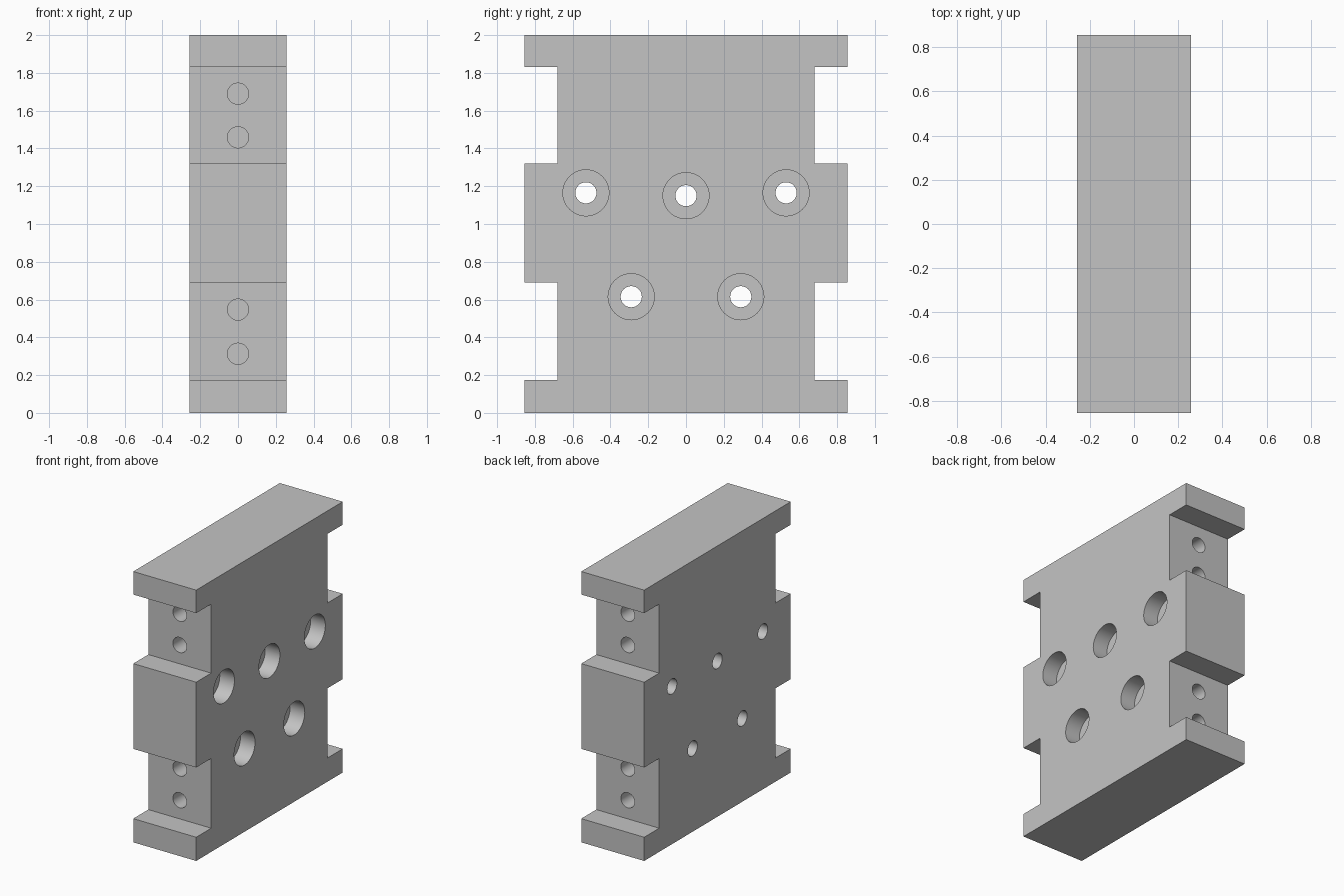
import bpy, bmesh
from math import pi
from mathutils import Matrix

if "Cube" in bpy.data.objects:
    bpy.data.objects.remove(bpy.data.objects["Cube"])

HALF_X = 0.257      # half thickness of the block
LUG_Y = 0.855       # outer reach of the lugs
WAIST_Y = 0.68      # reach between the lugs
HOLE_R = 0.056
BORE_R = 0.122
BORE_DEPTH = 0.12
EDGE_DEPTH = 0.3

steel = bpy.data.materials.new("plain_grey")
steel.use_nodes = True
steel.diffuse_color = (0.55, 0.55, 0.55, 1)
steel.node_tree.nodes["Principled BSDF"].inputs["Base Color"].default_value = (0.55, 0.55, 0.55, 1)

# Notched side profile, front edge going up, then mirrored for the back edge
edge = [(LUG_Y, 0), (LUG_Y, 0.175), (WAIST_Y, 0.175), (WAIST_Y, 0.69), (LUG_Y, 0.69),
        (LUG_Y, 1.32), (WAIST_Y, 1.32), (WAIST_Y, 1.83), (LUG_Y, 1.83), (LUG_Y, 2)]
profile = edge + [(-y, z) for y, z in reversed(edge)]

bm = bmesh.new()
face = bm.faces.new([bm.verts.new((-HALF_X, y, z)) for y, z in profile])
grown = bmesh.ops.extrude_face_region(bm, geom=[face])
bmesh.ops.translate(bm, vec=(2 * HALF_X, 0, 0),
                    verts=[g for g in grown["geom"] if isinstance(g, bmesh.types.BMVert)])
bmesh.ops.recalc_face_normals(bm, faces=bm.faces)
mesh = bpy.data.meshes.new("mounting_block")
bm.to_mesh(mesh)
bm.free()
mesh.materials.append(steel)
block = bpy.data.objects.new("mounting_block", mesh)
bpy.context.collection.objects.link(block)


def drill(name, axis, rods):
    """Cut rods of (centre, radius, length) along one axis out of the block."""
    turn = Matrix.Rotation(pi / 2, 4, "Y" if axis == "X" else "X")
    bm = bmesh.new()
    for centre, radius, length in rods:
        bmesh.ops.create_cone(bm, cap_ends=True, segments=48, radius1=radius, radius2=radius,
                              depth=length, matrix=Matrix.Translation(centre) @ turn)
    mesh = bpy.data.meshes.new(name)
    bm.to_mesh(mesh)
    bm.free()
    mesh.materials.append(steel)
    cutter = bpy.data.objects.new(name, mesh)
    bpy.context.collection.objects.link(cutter)
    cutter.hide_render = True
    cut = block.modifiers.new(name, "BOOLEAN")
    cut.operation = "DIFFERENCE"
    cut.solver = "EXACT"
    cut.object = cutter
    bpy.context.view_layer.objects.active = block
    bpy.ops.object.modifier_apply(modifier=name)
    bpy.data.objects.remove(cutter)


# Five through holes, counterbored from the +x face
spots = [(-0.53, 1.165), (0, 1.15), (0.53, 1.165), (-0.29, 0.615), (0.29, 0.615)]
drill("through_holes", "X", [((0, y, z), HOLE_R, 1) for y, z in spots])
drill("counterbores", "X", [((HALF_X, y, z), BORE_R, 2 * BORE_DEPTH) for y, z in spots])

# Blind holes in the notch floors, front and back
drill("edge_holes", "Y", [((0, side * WAIST_Y, z), HOLE_R, 2 * EDGE_DEPTH)
                          for side in (-1, 1) for z in (0.313, 0.547, 1.459, 1.69)])

# Smooth hole walls, crisp edges elsewhere
bpy.ops.object.select_all(action="DESELECT")
block.select_set(True)
bpy.context.view_layer.objects.active = block
bpy.ops.object.shade_smooth_by_angle(angle=pi / 6)
